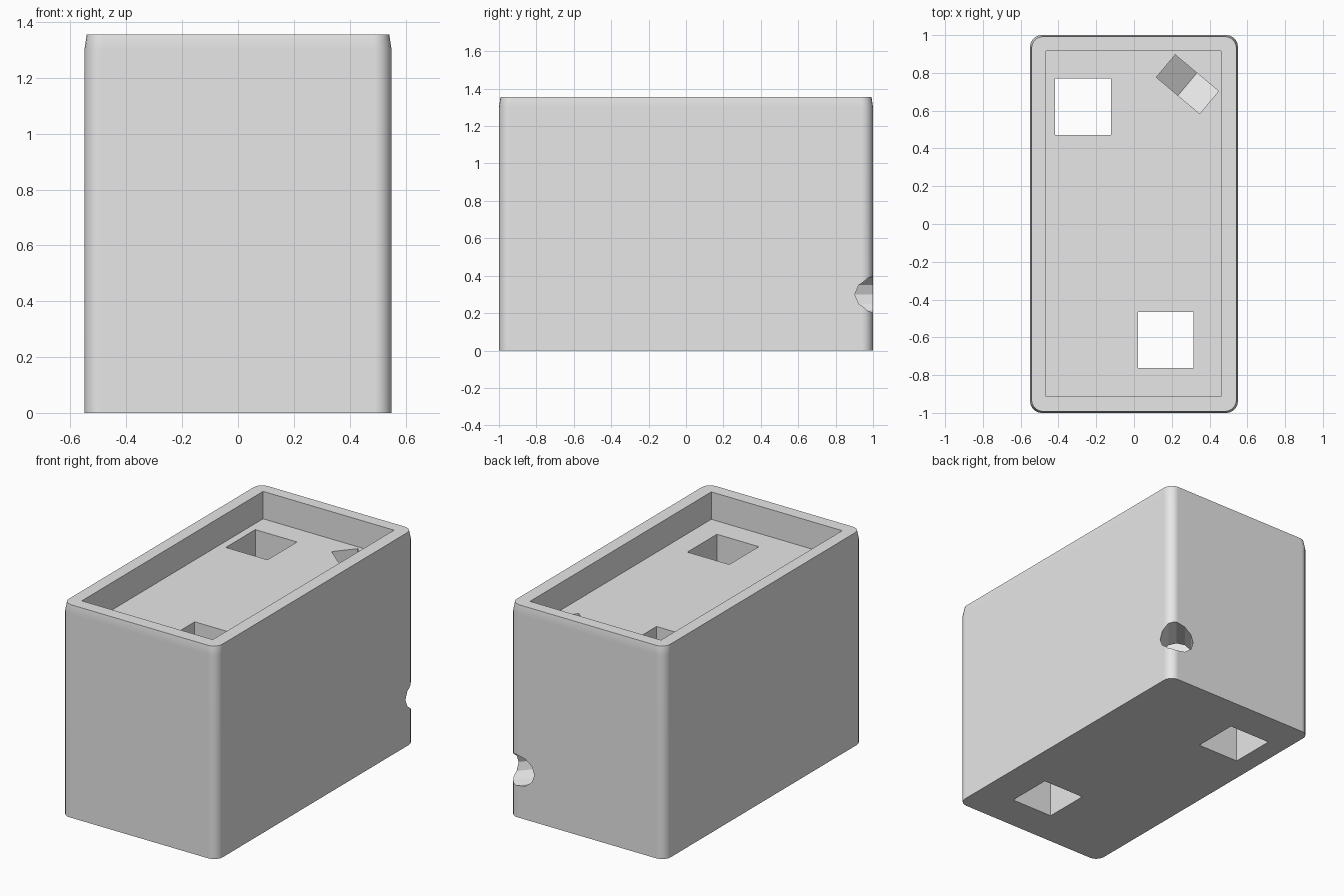
import bpy, bmesh, math
from mathutils import Matrix, Vector

cube = bpy.data.objects.get("Cube")
if cube:
    bpy.data.objects.remove(cube, do_unlink=True)

grey = bpy.data.materials.new("plain_grey")
grey.use_nodes = True
grey.diffuse_color = (0.8, 0.8, 0.8, 1)
grey.node_tree.nodes["Principled BSDF"].inputs["Base Color"].default_value = (0.8, 0.8, 0.8, 1)


def loft(name, rings, matrix=Matrix()):
    """Closed solid through matching rings of points."""
    bm = bmesh.new()
    loops = [[bm.verts.new(matrix @ Vector(p)) for p in ring] for ring in rings]
    bm.faces.new(loops[0])
    bm.faces.new(loops[-1])
    n = len(loops[0])
    for a, b in zip(loops, loops[1:]):
        for i in range(n):
            j = (i + 1) % n
            bm.faces.new((a[i], a[j], b[j], b[i]))
    bmesh.ops.recalc_face_normals(bm, faces=bm.faces)
    mesh = bpy.data.meshes.new(name)
    bm.to_mesh(mesh)
    bm.free()
    mesh.materials.append(grey)
    obj = bpy.data.objects.new(name, mesh)
    bpy.context.collection.objects.link(obj)
    return obj


def prism(name, outline, lo, hi, matrix=Matrix()):
    return loft(name, [[(x, y, z) for x, y in outline] for z in (lo, hi)], matrix)


def rect(x0, x1, y0, y1):
    return [(x0, y0), (x1, y0), (x1, y1), (x0, y1)]


def rounded_ring(hx, hy, z, r=0.06, steps=5):
    ring = []
    for k, (sx, sy) in enumerate([(1, 1), (-1, 1), (-1, -1), (1, -1)]):
        for i in range(steps + 1):
            a = math.pi / 2 * (k + i / steps)
            ring.append((sx * (hx - r) + r * math.cos(a),
                         sy * (hy - r) + r * math.sin(a), z))
    return ring


# Body with rounded upright edges and a slight taper at the top
body = loft("box_body", [rounded_ring(0.55, 1, 0), rounded_ring(0.55, 1, 1.3),
                         rounded_ring(0.542, 0.992, 1.355)])

# Recess, two through holes, cable shaft and round cable exit at the corner
angle = math.radians(50)
axis = Vector((math.cos(angle), math.sin(angle), 0))
up = Vector((0, 0, 1))
across = up.cross(axis)
frame = Matrix.Translation((0.283, 0.74, 0.3)) @ Matrix((across, up, axis)).transposed().to_4x4()
shaft = [(-0.15, 0.95), (-0.15, -0.087), (0, -0.173), (0.15, -0.087), (0.15, 0.95)]
circle = [(0.1 * math.cos(i * math.pi / 6), 0.1 * math.sin(i * math.pi / 6)) for i in range(12)]
cutters = [
    prism("top_recess", rect(-0.465, 0.46, -0.912, 0.917), 1.18, 1.5),
    prism("back_hole", rect(-0.417, -0.122, 0.472, 0.77), -0.1, 1.3),
    prism("front_hole", rect(0.02, 0.316, -0.763, -0.465), -0.1, 1.3),
    prism("cable_shaft", shaft, -0.078, 0.078, frame),
    prism("cable_exit", circle, 0.02, 0.6, frame),
]
bpy.ops.object.select_all(action="DESELECT")
body.select_set(True)
bpy.context.view_layer.objects.active = body
for cutter in cutters:
    mod = body.modifiers.new(cutter.name, "BOOLEAN")
    mod.operation = "DIFFERENCE"
    mod.solver = "EXACT"
    mod.object = cutter
    bpy.ops.object.modifier_apply(modifier=mod.name)
    bpy.data.objects.remove(cutter, do_unlink=True)

# Soft corners, crisp cuts
bpy.ops.object.shade_smooth_by_angle(angle=math.radians(25))
weighted = body.modifiers.new("weighted_normals", "WEIGHTED_NORMAL")
weighted.keep_sharp = True
